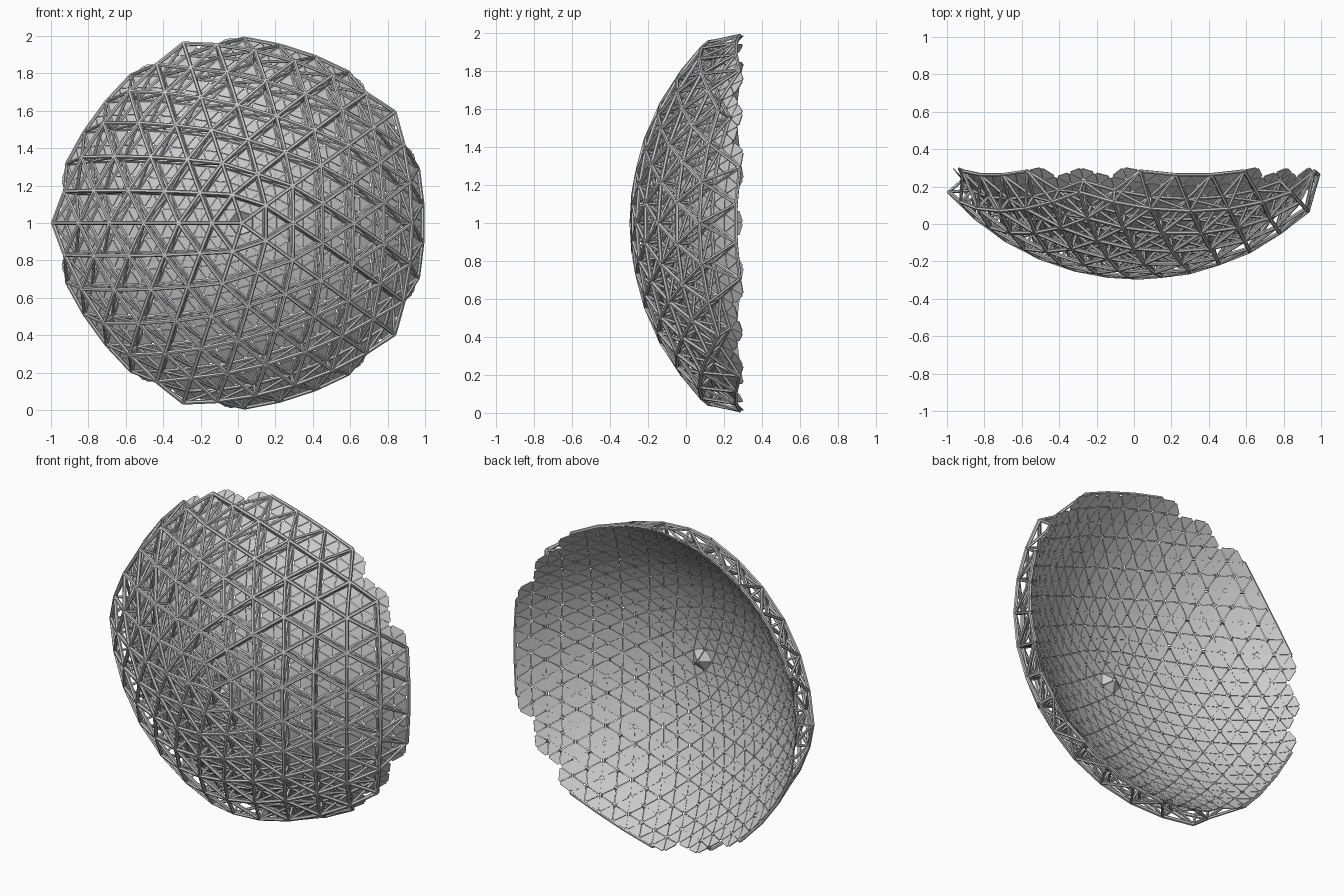
import bpy, bmesh, math
from mathutils import Vector

if "Cube" in bpy.data.objects:
    bpy.data.objects.remove(bpy.data.objects["Cube"])

CENTRE = Vector((0.02, 1.052, 1.0))   # centre of both spherical layers
R_OUT, R_IN, R_PANEL = 1.34, 1.252, 1.242
BAR = 0.011


def direction(f, k, n):
    """Node n of ring k on a geodesic cap of frequency f, apex towards -y."""
    if k == 0:
        return Vector((0, -1, 0))
    s, j = divmod(n % (5 * k), k)

    def corner(i):
        a = math.pi + math.radians(72) * i
        return Vector((math.cos(a) * 2, -1, math.sin(a) * 2)) / math.sqrt(5)
    p = Vector((0, -1, 0)) * (f - k) + corner(s) * (k - j) + corner(s + 1) * j
    return p.normalized()


def cap(f, limit):
    """Nodes and triangles of the cap whose corners lie within the limit angle."""
    nodes, tris = {}, []

    def key(k, s, j):
        n = (k, (s * k + j) % (5 * k) if k else 0)
        if n not in nodes:
            nodes[n] = direction(f, *n)
        return n
    low = -math.cos(math.radians(limit))
    for s in range(5):
        for k in range(f):
            for j in range(k + 1):
                cand = [(key(k, s, j), key(k + 1, s, j), key(k + 1, s, j + 1))]
                if j < k:
                    cand.append((key(k, s, j), key(k + 1, s, j + 1), key(k, s, j + 1)))
                tris += [t for t in cand if all(nodes[n].y <= low for n in t)]
    return nodes, tris


def edges_of(tris):
    return sorted({tuple(sorted((t[i], t[(i + 1) % 3]))) for t in tris for i in range(3)})


def finish(bm, name):
    bmesh.ops.recalc_face_normals(bm, faces=bm.faces)
    me = bpy.data.meshes.new(name)
    bm.to_mesh(me)
    bm.free()
    ob = bpy.data.objects.new(name, me)
    bpy.context.collection.objects.link(ob)
    return ob


def bars(name, pairs, radius, sides=6):
    """One mesh of straight prismatic bars."""
    bm = bmesh.new()
    for a, b in pairs:
        d = (b - a).normalized()
        u = d.cross(CENTRE - a)
        u = u.normalized() if u.length > 1e-3 else d.orthogonal().normalized()
        v = d.cross(u)
        rings = []
        for p in (a, b):
            rings.append([bm.verts.new(p + radius * (u * math.cos(2 * math.pi * i / sides)
                          + v * math.sin(2 * math.pi * i / sides))) for i in range(sides)])
        for i in range(sides):
            m = (i + 1) % sides
            bm.faces.new((rings[0][i], rings[0][m], rings[1][m], rings[1][i]))
        bm.faces.new(rings[0])
        bm.faces.new(rings[1])
    return finish(bm, name)


# Outer and inner chord grids
nodes, outer_tris = cap(8, 50)
_, inner_tris = cap(8, 53)
outer = {n: CENTRE + d * R_OUT for n, d in nodes.items()}
inner = {n: CENTRE + d * R_IN for n, d in nodes.items()}
outer_edges, inner_edges = edges_of(outer_tris), edges_of(inner_tris)
bars("outer_chords", [(outer[a], outer[b]) for a, b in outer_edges], BAR)
bars("inner_chords", [(inner[a], inner[b]) for a, b in inner_edges], BAR * 0.9)

# Web struts joining the two layers
outer_set = {n for e in outer_edges for n in e}
web = [(outer[n], inner[n]) for n in sorted(outer_set)]
for a, b in inner_edges:
    if a in outer_set:
        web.append((outer[a], inner[b]))
bars("web_struts", web, BAR * 0.8)

# Reflector panels: triangles with clipped corners and narrow gaps
pnodes, ptris = cap(16, 53.2)
bm = bmesh.new()
for t in ptris:
    c = [CENTRE + pnodes[n] * R_PANEL for n in t]
    if (0, 0) in t:                       # raised petals at the middle
        c[t.index((0, 0))] += Vector((0, 0.05, 0))
    mid = sum(c, Vector()) / 3
    c = [mid + (p - mid) * 0.95 for p in c]
    ring = []
    for i in range(3):
        ring += [c[i].lerp(c[i - 1], 0.13), c[i].lerp(c[(i + 1) % 3], 0.13)]
    bm.faces.new([bm.verts.new(p) for p in ring])
panels = finish(bm, "reflector_panels")
for poly in panels.data.polygons:
    if poly.normal.dot(CENTRE - poly.center) < 0:
        poly.flip()
sol = panels.modifiers.new("thickness", 'SOLIDIFY')
sol.thickness = 0.006
sol.offset = 0
